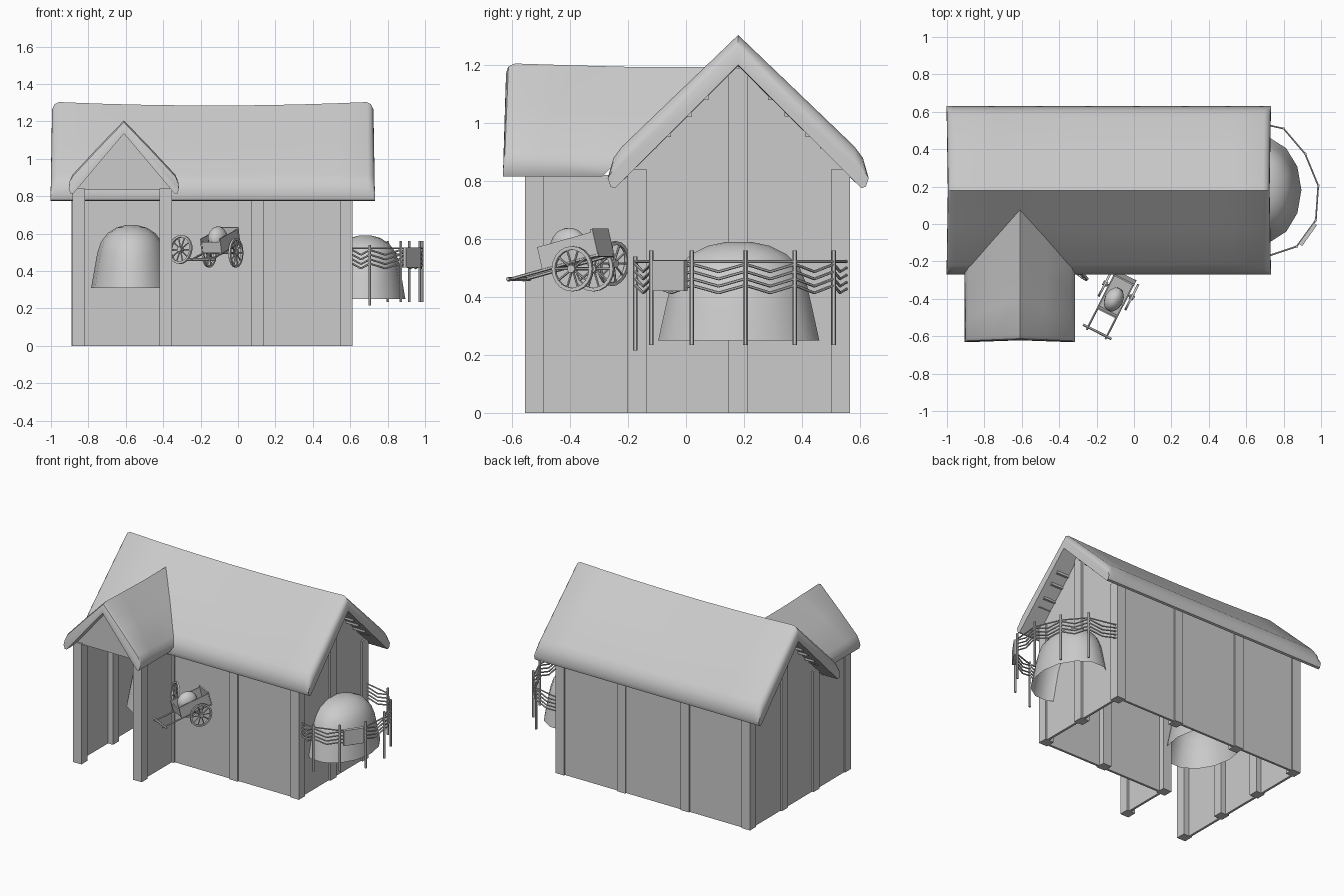
import bpy, bmesh, math
from mathutils import Vector, Matrix

if "Cube" in bpy.data.objects:
    bpy.data.objects.remove(bpy.data.objects["Cube"])


def make(name, bm, mat=None, smooth=None):
    me = bpy.data.meshes.new(name)
    bmesh.ops.recalc_face_normals(bm, faces=bm.faces)
    bm.to_mesh(me)
    bm.free()
    ob = bpy.data.objects.new(name, me)
    bpy.context.collection.objects.link(ob)
    if mat:
        ob.matrix_world = mat
    if smooth:
        bpy.ops.object.select_all(action='DESELECT')
        ob.select_set(True)
        bpy.context.view_layer.objects.active = ob
        bpy.ops.object.shade_smooth_by_angle(angle=math.radians(smooth))
    return ob


def add_box(bm, x0, x1, y0, y1, z0, z1):
    m = Matrix.Translation(((x0 + x1) / 2, (y0 + y1) / 2, (z0 + z1) / 2))
    m = m @ Matrix.Diagonal((x1 - x0, y1 - y0, z1 - z0, 1))
    bmesh.ops.create_cube(bm, size=1, matrix=m)


def boxes(name, items, mat=None):
    bm = bmesh.new()
    for b in items:
        add_box(bm, *b)
    return make(name, bm, mat)


def add_rod(bm, a, b, r, n=6):
    a, b = Vector(a), Vector(b)
    q = (b - a).to_track_quat('Z', 'Y').to_matrix().to_4x4()
    bmesh.ops.create_cone(bm, cap_ends=True, segments=n, radius1=r, radius2=r,
                          depth=(b - a).length, matrix=Matrix.Translation((a + b) / 2) @ q)


def loft(name, rings, smooth=None, caps=(True, True), mat=None):
    bm = bmesh.new()
    vs = [[bm.verts.new(p) for p in r] for r in rings]
    n = len(rings[0])
    for a, b in zip(vs, vs[1:]):
        for i in range(n):
            j = (i + 1) % n
            bm.faces.new((a[i], a[j], b[j], b[i]))
    if caps[0]:
        bm.faces.new(vs[0])
    if caps[1]:
        bm.faces.new(vs[-1])
    return make(name, bm, mat, smooth)


def mirror_profile(half):
    # first and last points lie on the ridge line
    return half + [(-u, z) for u, z in half[-2:0:-1]]


# main thatched roof: sagging ridge, rounded gable ends
X0, X1, YC = -0.985, 0.715, 0.18
prof = mirror_profile([(0, 1.305), (.21, 1.103), (.40, .92), (.43, .88), (.45, .81),
                       (.44, .78), (.425, .775), (0, 1.2)])
rings = []
stations = [0, .008, .02, .15, .3, .45, .6, .75, .88, .98, .992, 1]
for t in stations:
    s = 2 * t - 1
    drop = {0: .04, 1: .04, .008: .012, .992: .012}.get(t, 0)
    ring = []
    for i, (u, z) in enumerate(prof):
        outer = abs(i) < 4 or i > 10
        k = max(0, (z - .8) / .5)
        x = X0 + (X1 - X0) * t + s * .017 * (1 - .5 * k)
        sag = .02 * (1 - s * s) * k
        ring.append((x, YC + u, z - sag - (drop if outer else 0)))
    rings.append(ring)
loft("main_roof", rings, 40)

# porch roof, its back end slanted to die into the main roof
PX = -0.61
pprof = mirror_profile([(0, 1.205), (.14, 1.06), (.275, .915), (.29, .88), (.295, .84),
                        (.285, .815), (.27, .815), (0, 1.135)])
rings = []
for t, drop in ((0, .03), (.01, .01), (.04, 0), (.3, .006), (.6, .012), (1, .012)):
    ring = []
    for i, (u, z) in enumerate(pprof):
        outer = i < 4 or i > 10
        y0 = -0.62 - .012 * (1.2 - z) / .4
        y1 = .21 + (z - 1.3) / .97
        ring.append((PX + u, y0 + (y1 - y0) * t, z - (drop if outer else 0)))
    rings.append(ring)
loft("porch_roof", rings, 40)

# gable end walls
def gable(name, pts, place):
    loft(name, [[place(u, z, d) for u, z in pts] for d in (-.008, .008)])

end = [(-.37, 0), (.37, 0), (.37, .83), (0, 1.205), (-.37, .83)]
gable("right_gable_wall", end, lambda u, z, d: (.59 + d, YC + u, z))
gable("left_gable_wall", end, lambda u, z, d: (-.87 + d, YC + u, z))
gable("porch_gable", [(-.262, .832), (.262, .832), (0, 1.145)],
      lambda u, z, d: (PX + u, -.535 + d, z))

# long walls and porch side walls
boxes("back_wall", [(-.87, .59, .54, .556, 0, .84)])
boxes("front_wall", [(-.38, .59, -.19, -.174, 0, .84)])
boxes("porch_side_walls", [(x - .008, x + .008, -.54, -.18, 0, .82) for x in (-.87, -.378)])

# timber posts
posts = []
def post(x, y, h=.84):
    posts.append((x - .033, x + .033, y - .033, y + .033, 0, h))
for x in (-.857, -.387, .105, .578):
    post(x, .533)
    if x > -.8:
        post(x, -.168)
post(-.857, -.168)
for x in (-.857, .578):
    post(x, YC, 1.19)
for x in (-.852, -.387):
    post(x, -.523)
boxes("timber_posts", posts)

# purlins under the thatch
bm = bmesh.new()
for d, z in ((.11, 1.087), (.167, 1.03), (.24, .96), (.29, .92)):
    for s in (-1, 1):
        add_box(bm, -.95, .69, YC + s * d - .008, YC + s * d + .008, z - .008, z + .008)
make("purlins", bm)

# hay stacks
def hay(name, cx, cy, cz, rx, ry, h):
    rr = [(1, 0), (.92, .3), (.85, .55), (.76, .73), (.6, .87), (.38, .96), (.15, 1)]
    rings = [[(cx + rx * f * math.cos(a), cy + ry * f * math.sin(a), cz + h * g)
              for a in [2 * math.pi * i / 14 for i in range(14)]] for f, g in rr]
    loft(name, rings, 40, (False, True))
hay("yard_haystack", .68, .182, .25, .215, .285, .34)
hay("barn_haystack", -.57, 0, .31, .215, .285, .335)

# curved wattle fence around the yard haystack
path = [(.61, -.17), (.705, -.175), (.87, -.12), (.972, .02), (.985, .205),
        (.915, .375), (.80, .51), (.61, .553)]
bm = bmesh.new()
for i, (x, y) in enumerate(path[1:-1]):
    lo = .215 if i == 0 else .235
    add_rod(bm, (x, y, lo), (x, y, lo + .325), .008)
make("fence_posts", bm)
bm = bmesh.new()
for k, z in enumerate((.522, .5, .475, .45, .427)):
    pts = []
    for i, (a, b) in enumerate(zip(path, path[1:])):
        a, b = Vector(a), Vector(b)
        for j in range(2):
            p = a.lerp(b, j / 2)
            w = 0 if k == 0 else (.013 if j == 0 else -.013)
            pts.append((p.x, p.y, z + w))
    pts.append((*path[-1], z))
    for a, b in zip(pts, pts[1:]):
        add_rod(bm, a, b, .005)
make("fence_rails", bm)
# sheet hung on the fence
a, b = Vector((.882, -.112)), Vector((.967, .008))
m = Matrix.Translation(((a.x + b.x) / 2 + .006, (a.y + b.y) / 2 - .004, .473))
m = m @ Matrix.Rotation(math.atan2(b.y - a.y, b.x - a.x), 4, 'Z')
boxes("fence_sheet", [(-.068, .068, -.01, .01, -.053, .053)], m)

# spoked wheel, axle along local x
def wheel(name, mat, r=.078):
    bm = bmesh.new()
    n = 20
    sec = [(r, -.006), (r, .006), (r - .012, .006), (r - .012, -.006)]
    vs = [[bm.verts.new((x, q * math.cos(t), q * math.sin(t))) for q, x in sec]
          for t in [2 * math.pi * i / n for i in range(n)]]
    for i in range(n):
        for j in range(4):
            p, q = vs[i], vs[(i + 1) % n]
            bm.faces.new((p[j], p[(j + 1) % 4], q[(j + 1) % 4], q[j]))
    for i in range(10):
        t = 2 * math.pi * i / 10
        add_rod(bm, (0, 0, 0), (0, (r - .008) * math.cos(t), (r - .008) * math.sin(t)), .004)
    add_rod(bm, (-.013, 0, 0), (.013, 0, 0), .014, 10)
    make(name, bm, mat)

# handcart
C = Matrix.Translation((-.083, -.355, .497)) @ Matrix.Rotation(math.radians(-27), 4, 'Z')
T = C @ Matrix.Rotation(math.radians(14), 4, 'X')
for s, side in ((-1, "left"), (1, "right")):
    wheel("cart_wheel_" + side, C @ Matrix.Translation((s * .08, 0, 0)))
wheel("spare_wheel", Matrix.Translation((-.307, -.25, .515))
      @ Matrix.Rotation(math.radians(50), 4, 'Z') @ Matrix.Rotation(math.radians(8), 4, 'Y'))
boxes("cart_body", [(-.056, .056, -.12, .09, .03, .038),
                    (-.06, -.053, -.125, .095, .03, .108), (.053, .06, -.125, .095, .03, .108),
                    (-.056, .056, -.122, -.115, .03, .09), (-.062, .062, .09, .098, .02, .118)], T)
bm = bmesh.new()
for s in (-1, 1):
    add_rod(bm, (s * .056, -.265, .026), (s * .056, .1, .026), .006)
add_rod(bm, (-.085, -.25, .026), (.085, -.25, .026), .007)
add_rod(bm, (-.08, 0, 0), (.08, 0, 0), .006)
make("cart_shafts", bm, T)
bm = bmesh.new()
bmesh.ops.create_uvsphere(bm, u_segments=12, v_segments=8, radius=1,
                          matrix=Matrix.Translation((0, -.035, .085)) @ Matrix.Diagonal((.05, .07, .068, 1)))
make("cart_load", bm, T, 40)
